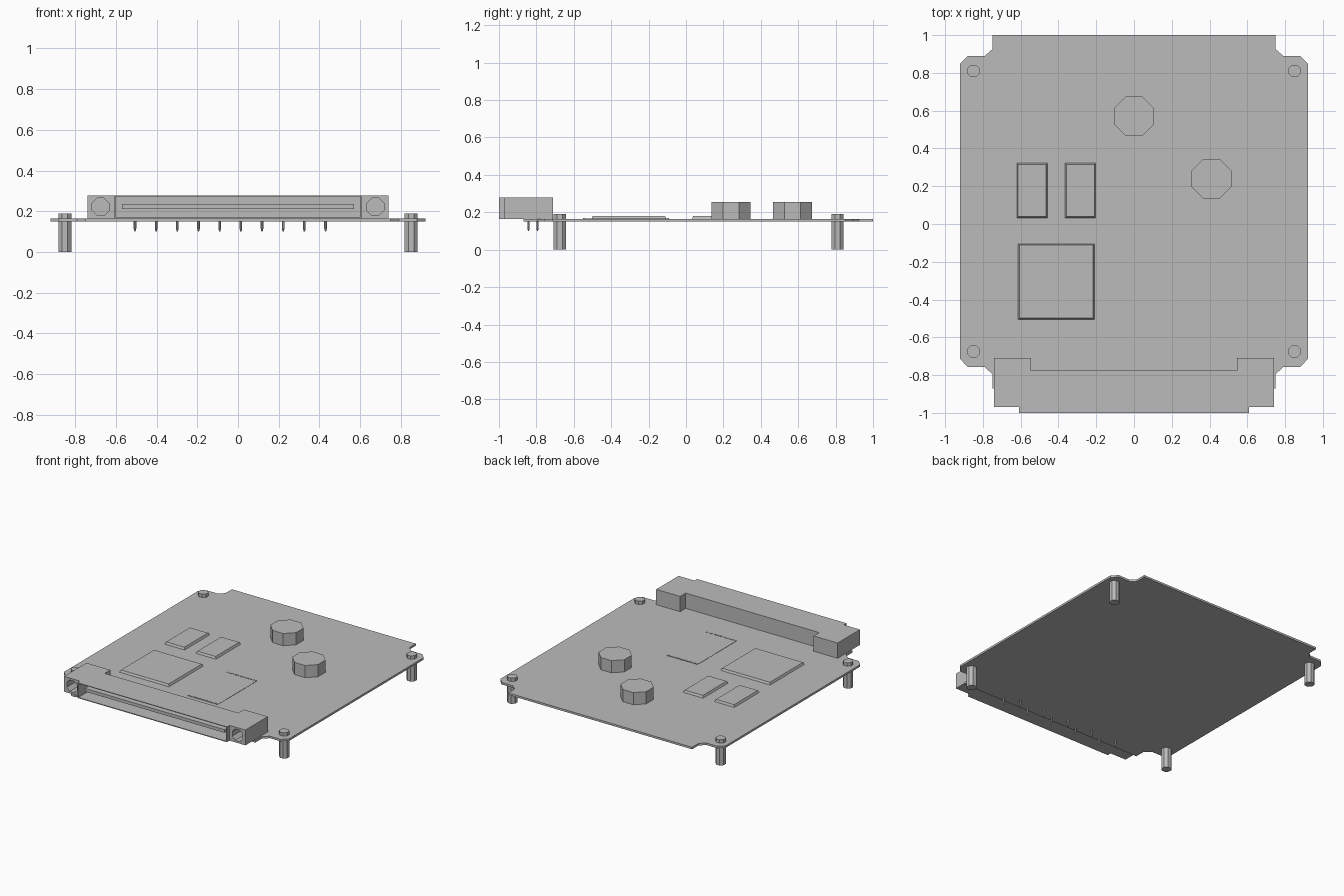
import bpy
import bmesh
from math import pi
from mathutils import Matrix

if "Cube" in bpy.data.objects:
    bpy.data.objects.remove(bpy.data.objects["Cube"])

grey = bpy.data.materials.new("plain grey")
grey.use_nodes = True
colour = (0.5, 0.5, 0.5, 1)
grey.diffuse_color = colour
grey.node_tree.nodes["Principled BSDF"].inputs["Base Color"].default_value = colour

BOARD_LOW, BOARD_TOP = 0.15, 0.165


def finish(name, bm):
    bmesh.ops.recalc_face_normals(bm, faces=bm.faces)
    mesh = bpy.data.meshes.new(name)
    bm.to_mesh(mesh)
    bm.free()
    mesh.materials.append(grey)
    obj = bpy.data.objects.new(name, mesh)
    bpy.context.collection.objects.link(obj)
    return obj


def prism(name, outline, low, high):
    """Extrude a plan outline upwards."""
    bm = bmesh.new()
    face = bm.faces.new([bm.verts.new((x, y, low)) for x, y in outline])
    top = bmesh.ops.extrude_face_region(bm, geom=[face])["geom"]
    moved = [v for v in top if isinstance(v, bmesh.types.BMVert)]
    bmesh.ops.translate(bm, verts=moved, vec=(0, 0, high - low))
    return finish(name, bm)


def box(name, x0, x1, y0, y1, z0, z1):
    return prism(name, [(x0, y0), (x1, y0), (x1, y1), (x0, y1)], z0, z1)


def octagon(name, x, y, z0, z1, r0, r1=None, along_y=False):
    """Eight-sided column with flats facing the axes."""
    bm = bmesh.new()
    bmesh.ops.create_cone(bm, cap_ends=True, segments=8, radius1=r0,
                          radius2=r0 if r1 is None else r1, depth=z1 - z0)
    corner = max(bm.verts, key=lambda v: v.co.x).co
    if abs(corner.y) < 0.0001:
        bmesh.ops.rotate(bm, verts=bm.verts, matrix=Matrix.Rotation(pi / 8, 3, "Z"))
    if along_y:
        bmesh.ops.rotate(bm, verts=bm.verts, matrix=Matrix.Rotation(pi / 2, 3, "X"))
    bmesh.ops.translate(bm, verts=bm.verts, vec=(x, y, (z0 + z1) / 2))
    return finish(name, bm)


def cut(target, cutter):
    mod = target.modifiers.new("cut", "BOOLEAN")
    mod.operation = "DIFFERENCE"
    mod.solver = "EXACT"
    mod.object = cutter
    bpy.context.view_layer.objects.active = target
    bpy.ops.object.modifier_apply(modifier=mod.name)
    bpy.data.objects.remove(cutter)


def mirrored(half):
    return half + [(-x, y) for x, y in reversed(half)]


# Circuit board with notched, chamfered corners
board_half = [(0.75, -0.87), (0.75, -0.795), (0.79, -0.757), (0.88, -0.757),
              (0.92, -0.715), (0.92, 0.85), (0.88, 0.89), (0.79, 0.89),
              (0.75, 0.925), (0.75, 1.0)]
prism("circuit_board", mirrored(board_half), BOARD_LOW, BOARD_TOP)

# Edge connector housing with mounting ears and a hollow front shell
housing_half = [(0.61, -1.0), (0.61, -0.97), (0.74, -0.97), (0.74, -0.71),
                (0.545, -0.71), (0.545, -0.775)]
housing = prism("connector_housing", mirrored(housing_half), BOARD_TOP, 0.278)
cut(housing, box("socket_cutter", -0.602, 0.602, -1.1, -0.88, 0.171, 0.273))
for x in (-0.675, 0.675):
    hole = octagon("screw_hole_cutter", x, -0.97, 0.122, 0.322, 0.046, along_y=True)
    cut(housing, hole)
box("connector_tongue", -0.57, 0.57, -0.97, -0.87, 0.212, 0.235)

# Staggered solder pins below the connector
for i in range(10):
    y = -0.794 if i % 2 else -0.842
    octagon("connector_pin", 0.43 - i * 0.104, y, 0.10, 0.115, 0.003, 0.007)
    octagon("connector_pin_shaft", 0.43 - i * 0.104, y, 0.115, BOARD_TOP, 0.007)

# Corner standoffs
for side in (-1, 1):
    for name, y in (("front_standoff", -0.675), ("back_standoff", 0.81)):
        octagon(name, side * 0.85, y, 0, 0.19, 0.035)

# Round power inductors
for x, y in ((0, 0.57), (0.41, 0.24)):
    octagon("inductor", x, y, BOARD_TOP, 0.255, 0.1135)


def chip(name, x0, x1, y0, y1):
    """Flat package whose top edge is sloped."""
    obj = box(name, x0, x1, y0, y1, BOARD_TOP, 0.181)
    for v in obj.data.vertices:
        if v.co.z > 0.17:
            v.co.x += 0.007 if v.co.x < (x0 + x1) / 2 else -0.007
            v.co.y += 0.007 if v.co.y < (y0 + y1) / 2 else -0.007


chip("left_memory_chip", -0.365, -0.203, 0.032, 0.322)
chip("right_memory_chip", -0.62, -0.458, 0.032, 0.322)
chip("processor_chip", -0.613, -0.21, -0.505, -0.105)

# Very thin package with a row of leads at each end
box("thin_chip", -0.03, 0.22, -0.54, -0.10, BOARD_TOP, 0.167)
for y in (-0.545, -0.095):
    for i in range(12):
        x = -0.02 + i * 0.021
        box("thin_chip_lead", x - 0.006, x + 0.006, y - 0.005, y + 0.005, BOARD_TOP, 0.169)
